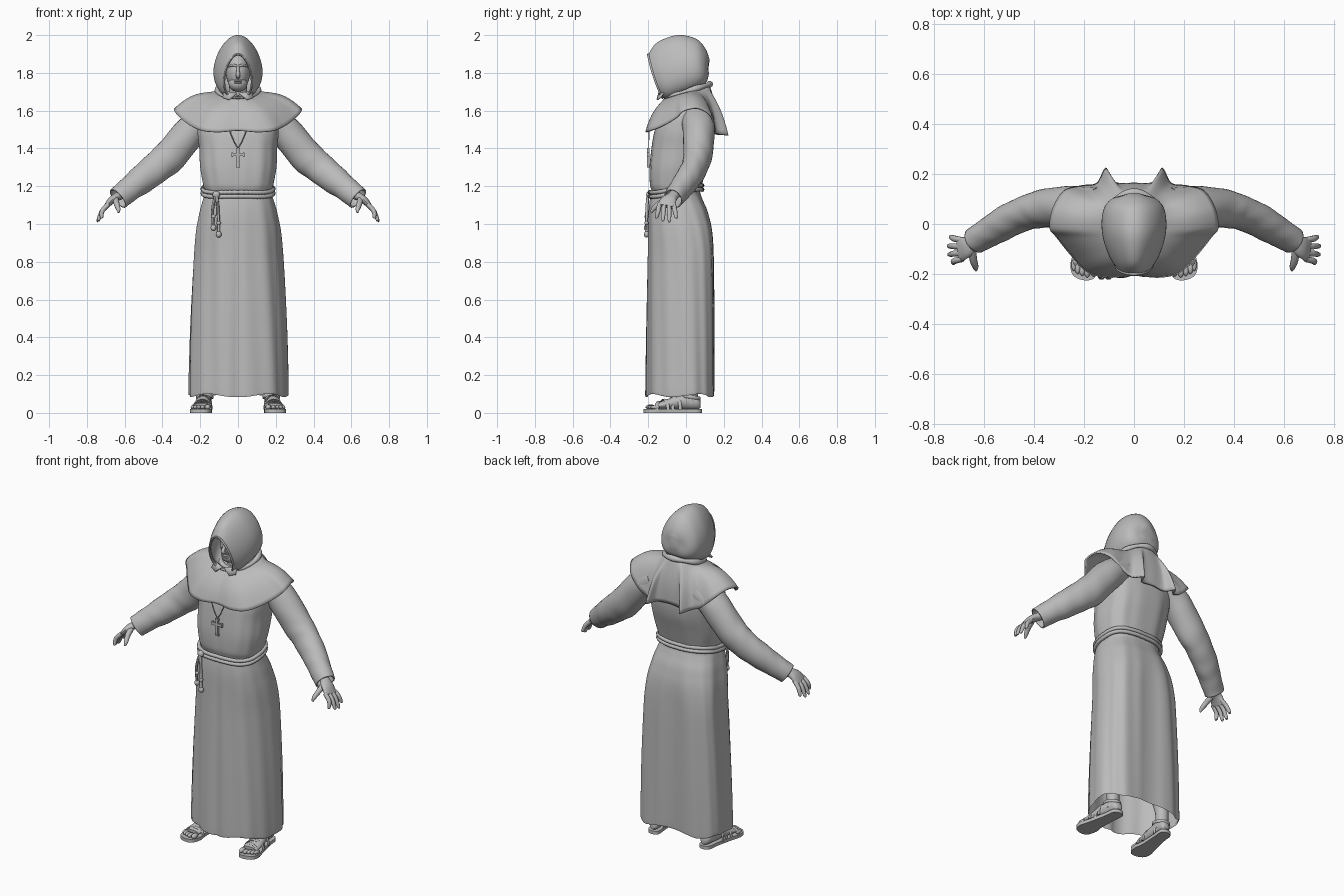
import bpy, bmesh, math
from mathutils import Vector, Matrix
from math import sin, cos, pi, radians

if "Cube" in bpy.data.objects:
    bpy.data.objects.remove(bpy.data.objects["Cube"])

grey = bpy.data.materials.new("cloth_grey")
grey.diffuse_color = (0.5, 0.5, 0.5, 1)
grey.use_nodes = True
grey.node_tree.nodes["Principled BSDF"].inputs["Base Color"].default_value = grey.diffuse_color


def make(name, verts, faces, mirror=False, thick=0):
    bm = bmesh.new()
    vs = [bm.verts.new(v) for v in verts]
    for f in faces:
        bm.faces.new([vs[i] for i in f])
    return finish(name, bm, mirror, thick)


def finish(name, bm, mirror=False, thick=0):
    bmesh.ops.recalc_face_normals(bm, faces=bm.faces)
    me = bpy.data.meshes.new(name)
    bm.to_mesh(me)
    bm.free()
    me.materials.append(grey)
    ob = bpy.data.objects.new(name, me)
    bpy.context.collection.objects.link(ob)
    if thick:
        m = ob.modifiers.new("thickness", 'SOLIDIFY')
        m.thickness, m.offset = thick, -1
    if mirror:
        ob.modifiers.new("mirror", 'MIRROR')
    return ob


def loft(name, rings, caps=(True, True), loop=False, mirror=False, thick=0):
    n, k = len(rings[0]), len(rings)
    verts = [v for r in rings for v in r]
    faces = []
    for i in range(k if loop else k - 1):
        a, b = i * n, (i + 1) % k * n
        faces += [(a + j, a + (j + 1) % n, b + (j + 1) % n, b + j) for j in range(n)]
    if caps[0] and not loop:
        faces.append(tuple(range(n)))
    if caps[1] and not loop:
        faces.append(tuple(range((k - 1) * n, k * n)))
    return make(name, verts, faces, mirror, thick)


def smooth(pts, n=6, closed=False):
    """Catmull-Rom through points of any dimension."""
    out, k = [], len(pts)
    get = lambda i: pts[i % k] if closed else pts[max(0, min(k - 1, i))]
    for i in range(k if closed else k - 1):
        for s in range(n):
            t = s / n
            out.append(tuple(0.5 * (2 * b + (c - a) * t + (2 * a - 5 * b + 4 * c - d) * t * t
                                    + (3 * b - a - 3 * c + d) * t ** 3)
                             for a, b, c, d in zip(get(i - 1), get(i), get(i + 1), get(i + 2))))
    return out if closed else out + [tuple(pts[-1])]


def tube(name, pts, seg=12, ref=(0, 0, 1), loop=False, caps=(True, True), mirror=False, thick=0, wrinkle=0):
    """Sweep along points (x, y, z, radius, radius along ref)."""
    k, rings = len(pts), []
    P = [Vector(p[:3]) for p in pts]
    for i, p in enumerate(pts):
        a = P[(i - 1) % k] if loop else P[max(i - 1, 0)]
        b = P[(i + 1) % k] if loop else P[min(i + 1, k - 1)]
        t = (b - a).normalized()
        u = t.cross(Vector(ref)).normalized()
        w = t.cross(u)
        ra, rb = p[3], p[4] if len(p) > 4 else p[3]
        ring = []
        for j in range(seg):
            q = 2 * pi * j / seg
            g = 1 + wrinkle * sin(i * .7 + 2 * sin(q)) * cos(q * 2 + i * 0.2)
            ring.append(P[i] + u * ra * g * cos(q) + w * rb * g * sin(q))
        rings.append(ring)
    return loft(name, rings, caps, loop, mirror, thick)


def ball(name, loc, scale, mirror=False):
    bm = bmesh.new()
    bmesh.ops.create_uvsphere(bm, u_segments=24, v_segments=16, radius=1,
                              matrix=Matrix.Translation(loc) @ Matrix.Diagonal((*scale, 1)))
    return finish(name, bm, mirror)


# robe: height, half width, front y, back y, fold depth
PROFILE = smooth([(.10, .258, -.212, .150, .03), (.13, .262, -.214, .152, .028), (.5, .252, -.21, .152, .026),
                  (.9, .23, -.203, .145, .022), (1.05, .207, -.2, .12, .016), (1.13, .186, -.192, .088, .01),
                  (1.17, .176, -.182, .075, .004), (1.21, .185, -.192, .085, .015), (1.3, .2, -.194, .11, .02),
                  (1.4, .205, -.184, .138, .015), (1.5, .215, -.165, .145, .005), (1.6, .2, -.12, .13, 0),
                  (1.66, .12, -.09, .11, 0)], 6)


def robe_point(row, a, off=0):
    """Rounder at the front, squarer at the back, creased along both centre lines."""
    z, rx, yf, yb, f = row
    c, s = cos(a), sin(a)
    skirt = max(0, min(1, (1.15 - z) / .3))
    e = .75 + skirt * (.13 if s < 0 else -.13)
    crease = math.exp(-((a - 1.5 * pi) / .06) ** 2) * 1.5 + math.exp(-((a - .5 * pi) / .12) ** 2) * 3 * skirt
    g = 1 + f * (sin(7 * a + 1 + z) * .6 + sin(13 * a + 2 * z) * .4) - f * crease
    ym = (yf + yb) / 2 + .03 * skirt
    x = math.copysign(abs(c) ** e, c) * rx * g
    y = ym + math.copysign(abs(s) ** e, s) * (yb - ym if s > 0 else ym - yf) * g
    return Vector((x + off * c, y + off * s, z + (f * .3 * sin(5 * a) if z < .12 else 0)))


loft("robe", [[robe_point(r, 2 * pi * j / 128) for j in range(128)] for r in PROFILE], (False, True))

# rope belt, two turns
waist = min(PROFILE, key=lambda r: abs(r[0] - 1.17))
for n, dz in (("upper", .012), ("lower", -.010)):
    path = []
    for j in range(120):
        a = 2 * pi * j / 120
        p = robe_point(waist, a, .011)
        path.append((p.x, p.y, 1.174 + dz + .022 * sin(a) + .004 * sin(3 * a), .0105 + .0015 * (j % 2)))
    tube(n + "_belt_rope", path, 8, loop=True)

# hanging rope ends and knots
ball("belt_knot", (-.115, -.195, 1.155), (.02, .016, .02))
for i, (x, z) in enumerate(((-.13, .98), (-.102, .945))):
    tube("hanging_rope", smooth([(-.115, -.2, 1.16, .008), (x - .004, -.207, 1.08, .008), (x, -.209, z, .008)]),
         8, ref=(0, 1, 0))
    ball("rope_knot", (x, -.209, z + .06), (.012, .011, .011))
    ball("rope_end", (x, -.209, z), (.015, .014, .017))

# shoulder cape from neck ring to wavy edge, pleated at the back
half = [(0, -.207, 1.495), (.1, -.215, 1.488), (.185, -.195, 1.495), (.25, -.13, 1.52), (.31, -.055, 1.565),
        (.338, -.015, 1.602), (.325, .065, 1.615), (.28, .135, 1.575), (.21, .155, 1.51), (.15, .165, 1.48),
        (.113, .225, 1.47), (.08, .17, 1.472), (0, .165, 1.48)]
N = len(half) - 1
neck = [(.105 * cos(a), .005 + .12 * sin(a), 1.70 + .035 * sin(a)) for a in
        [-pi / 2 + pi * i / N for i in range(N + 1)]]
whole = lambda h: smooth(h + [(-x, y, z) for x, y, z in h[-2:0:-1]], 8, True)
edge, top = whole(half), whole(neck)
rings = []
for i in range(13):
    t = i / 12
    ring = []
    for e, n in zip(edge, top):
        e, n = Vector(e), Vector(n)
        out = Vector((e.x, e.y, 0)).normalized()
        b = sin(pi * t)
        ring.append(n.lerp(e, t) + out * .014 * b + Vector((0, 0, .026 * b * abs(out.x))))
    rings.append(ring)
loft("shoulder_cape", rings, (False, False), thick=.009)

# hood: stations of top y,z / bottom y,z / half width / narrowing to the top, front opening to back
stations = smooth([(-.2, 1.897, -.125, 1.668, .078, .22), (-.16, 1.955, -.09, 1.663, .104, .3),
                   (-.09, 1.99, -.03, 1.68, .126, .28), (-.02, 2.0, .03, 1.70, .133, .25),
                   (.06, 1.977, .08, 1.725, .122, .22), (.105, 1.925, .11, 1.755, .09, .2),
                   (.125, 1.87, .122, 1.80, .04, .1)], 5)
rings = []
for ty, tz, by, bz, hw, taper in stations:
    ring = []
    for j in range(48):
        a = 2 * pi * j / 48
        c, s = cos(a), sin(a)
        t = (1 - c) / 2
        w = hw * math.copysign(abs(s) ** (.8 + .12 * c), s) * (1 - taper * (c + .25))
        ring.append((w, ty + (by - ty) * t - .008 * s * s, tz + (bz - tz) * t))
    rings.append(ring)
loft("hood", rings, (False, True), thick=.01)
tube("hood_edge", [(x * .97, y, z, .006) for x, y, z in rings[0]], 8, ref=(0, 1, .3), loop=True)

# rolled collar and front collar flaps
tube("neck_roll", [(.108 * cos(a), .015 + .11 * sin(a), 1.705 + .035 * sin(a), .015 + .003 * sin(5 * a))
                   for a in [2 * pi * j / 64 for j in range(64)]], 10, loop=True)
make("collar_flap", [(.004, -.14, 1.69), (.075, -.11, 1.70), (.08, -.135, 1.665), (.045, -.15, 1.655)],
     [(0, 1, 2, 3)], True, .008)

# head and face
ball("head", (0, -.045, 1.805), (.064, .085, .102))
ball("jaw", (0, -.075, 1.745), (.05, .052, .045))
tube("neck", [(0, -.02, 1.6, .05), (0, -.03, 1.76, .048)], 20, ref=(0, 1, 0))
tube("nose", smooth([(0, -.12, 1.842, .007), (0, -.134, 1.81, .009), (0, -.145, 1.788, .012), (0, -.127, 1.777, .01)]),
     10, ref=(0, 1, 0))
tube("brow", smooth([(.004, -.124, 1.836, .006), (.028, -.117, 1.841, .007), (.05, -.097, 1.834, .005)]), 8, mirror=True)
for n, z in (("upper_lip", 1.757), ("lower_lip", 1.748)):
    ball(n, (0, -.122, z), (.021, .01, .0055))

# sleeves
tube("sleeve", smooth([(.15, .06, 1.56, .08, .085), (.25, .068, 1.49, .086, .085), (.355, .062, 1.365, .088, .077),
                       (.43, .045, 1.3, .083, .069), (.51, .008, 1.235, .075, .066), (.575, -.03, 1.185, .066, .06),
                       (.635, -.067, 1.135, .061, .053)], 7),
     28, ref=(0, 1, 0), caps=(True, False), mirror=True, thick=.008, wrinkle=.022)

# hands
tube("palm", smooth([(.59, -.045, 1.17, .026, .03), (.635, -.07, 1.147, .023, .03), (.67, -.092, 1.125, .02, .043),
                     (.698, -.103, 1.092, .013, .05)]), 16, ref=(0, 1, 0), mirror=True)
for n, y0, tip in (("index", -.14, (.722, -.155, 1.03)), ("middle", -.115, (.738, -.122, 1.018)),
                   ("ring", -.09, (.74, -.088, 1.014)), ("little", -.065, (.732, -.052, 1.03))):
    tube(n + "_finger", smooth([(.685, y0, 1.105, .012), (.718, (y0 + tip[1]) / 2, 1.07, .0125),
                                (*tip[:2], tip[2] + .006, .009), (*tip, .004)], 5), 10, ref=(0, 1, 0), mirror=True)
tube("thumb", smooth([(.648, -.105, 1.13, .017), (.642, -.145, 1.105, .015), (.634, -.172, 1.08, .012),
                      (.632, -.185, 1.06, .005)], 5), 10, mirror=True)

# sandals and feet, splayed slightly outward
sx = lambda y: .178 - y * .1
outline = smooth([(0, .085), (.034, .068), (.038, 0), (.05, -.1), (.06, -.16), (.045, -.205), (0, -.225), (-.042, -.215),
                  (-.055, -.16), (-.042, -.1), (-.036, 0), (-.033, .068)], 5, True)
loft("sandal_sole", [[(sx(y) + x, y, z) for x, y in outline] for z in (0, .02)], mirror=True)
foot = smooth([(.078, .045, .016, .018), (.06, .055, .032, .036), (.01, .062, .037, .044), (-.05, .056, .041, .036),
               (-.11, .044, .046, .024), (-.165, .036, .046, .014)], 5)
loft("foot", [[(sx(y) + rx * cos(q), y, z + rz * sin(q)) for q in [2 * pi * j / 20 for j in range(20)]]
              for y, z, rx, rz in foot], mirror=True)
for i, (x, y, r) in enumerate(((-.036, -.187, .015), (-.01, -.19, .012), (.011, -.184, .011), (.03, -.176, .011),
                               (.046, -.164, .01))):
    ball("toe", (sx(y) + x, y, .03), (r, .024, r), True)
tube("ankle", smooth([(.176, .025, .05, .036), (.176, .03, .14, .036), (.17, .02, .22, .042)]), 16,
     ref=(0, 1, 0), mirror=True)
for y, lean, rx, h in ((-.145, -.01, .053, .042), (-.115, .02, .05, .053), (-.06, .03, .045, .076), (-.03, -.04, .042, .085)):
    tube("foot_strap", [(sx(y) + rx * cos(a), y + lean * cos(a), .018 + h * sin(a), .004, .009)
                        for a in [pi * j / 16 for j in range(17)]], 8, ref=(0, 1, 0), mirror=True)
tube("ankle_strap", [(.176 + .043 * cos(a), .022 + .052 * sin(a), .085 - .008 * sin(a), .004, .009)
                     for a in [2 * pi * j / 32 for j in range(32)]], 8, loop=True, mirror=True)

# necklace with cross
tube("necklace_cord", smooth([(.043, -.195, 1.49, .0025), (.02, -.197, 1.435, .0025), (0, -.197, 1.402, .0025)]), 6,
     ref=(0, 1, 0), mirror=True)
bm = bmesh.new()
for loc, size in (((0, -.2, 1.35), (.015, .012, .1)), ((0, -.2, 1.367), (.062, .0118, .015)),
                  ((0, -.2, 1.304), (.022, .013, .01)), ((.03, -.2, 1.367), (.009, .013, .022)),
                  ((-.03, -.2, 1.367), (.009, .013, .022)), ((0, -.2, 1.397), (.022, .013, .009))):
    bmesh.ops.create_cube(bm, size=1, matrix=Matrix.Translation(loc) @ Matrix.Diagonal((*size, 1)))
finish("pendant_cross", bm)

# smooth shading with sharp edges kept
for ob in bpy.data.objects:
    ob.select_set(True)
    bpy.context.view_layer.objects.active = ob
bpy.ops.object.shade_smooth_by_angle(angle=radians(45))
